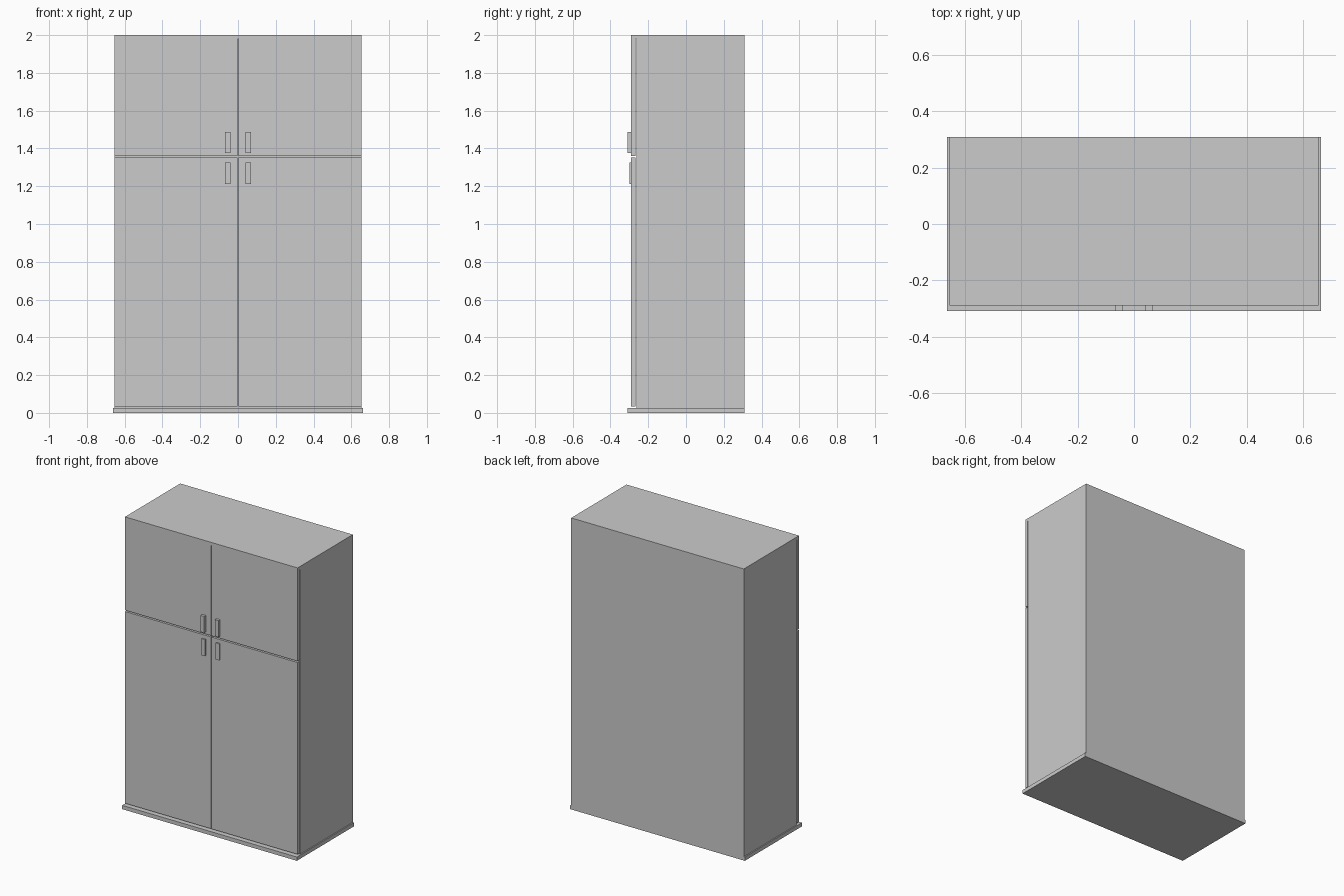
import bpy

if "Cube" in bpy.data.objects:
    bpy.data.objects.remove(bpy.data.objects["Cube"])


def box(name, x, y, z):
    """Box from (min, max) ranges on each axis."""
    bpy.ops.mesh.primitive_cube_add(size=1)
    ob = bpy.context.object
    ob.name = name
    ob.location = [(a + b) / 2 for a, b in (x, y, z)]
    ob.scale = [b - a for a, b in (x, y, z)]
    bpy.ops.object.transform_apply(location=True, rotation=False, scale=True)
    return ob


W = 0.655                       # half width of the cabinet
BACK, FRONT = 0.309, -0.29      # back and door faces

# Plinth, carcass and the top panel flush with the doors
box("plinth", (-0.663, 0.663), (-0.309, BACK), (0, 0.026))
box("carcass", (-W, W), (-0.263, BACK), (0.026, 1.98))
box("top_panel", (-W, W), (FRONT, BACK), (1.98, 2.0))

# Doors and handles, mirrored left and right
for side, s in (("left", -1), ("right", 1)):
    def span(a, b):
        return tuple(sorted((s * a, s * b)))

    for level, z0, z1, h0, h1, depth in (
        ("lower", 0.035, 1.351, 1.212, 1.325, -0.30),
        ("upper", 1.36, 1.98, 1.376, 1.488, -0.309),
    ):
        box(f"{level}_{side}_door", span(0.002, W), (FRONT, -0.268), (z0, z1))
        box(f"{level}_{side}_handle", span(0.041, 0.068), (depth, FRONT), (h0, h1))
